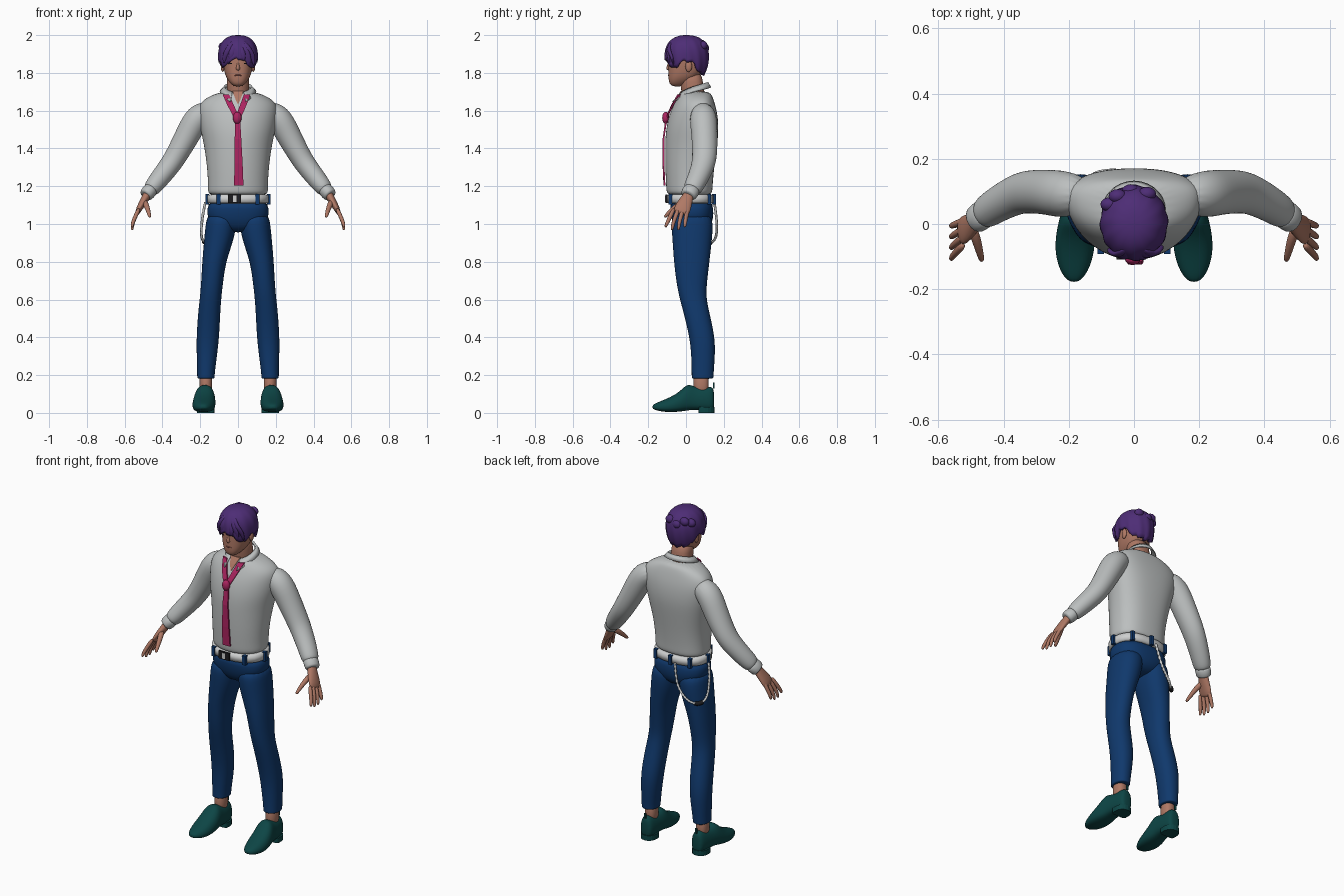
import bpy, bmesh, math
from mathutils import Vector

if "Cube" in bpy.data.objects:
    bpy.data.objects.remove(bpy.data.objects["Cube"])

COLORS = {
    "skin": (0.43, 0.19, 0.13), "lip": (0.30, 0.10, 0.08), "hair_purple": (0.075, 0.026, 0.18),
    "shirt_grey": (0.50, 0.52, 0.52), "belt_white": (0.62, 0.63, 0.63), "tie_magenta": (0.42, 0.018, 0.12),
    "trouser_blue": (0.005, 0.04, 0.15), "shoe_teal": (0.004, 0.06, 0.06), "black": (0.012, 0.012, 0.014),
}
MATS = {}
for key, col in COLORS.items():
    MATS[key] = bpy.data.materials.new(key)
    MATS[key].diffuse_color = (*col, 1)


def finish(name, bm, mat, level=0, mirror=False, smooth=True):
    bmesh.ops.recalc_face_normals(bm, faces=bm.faces)
    me = bpy.data.meshes.new(name)
    bm.to_mesh(me)
    bm.free()
    me.materials.append(MATS[mat])
    for p in me.polygons:
        p.use_smooth = smooth
    ob = bpy.data.objects.new(name, me)
    bpy.context.collection.objects.link(ob)
    if mirror:
        ob.modifiers.new("mirror", "MIRROR").use_mirror_merge = False
    if level:
        sub = ob.modifiers.new("subdivision", "SUBSURF")
        sub.levels = sub.render_levels = level
    return ob


def loft(name, rings, mat, level=1, mirror=False, closed=True, caps=True, smooth=True):
    """Skin a list of equal-length point rings."""
    bm = bmesh.new()
    vs = [[bm.verts.new(p) for p in r] for r in rings]
    n = len(rings[0])
    for a, b in zip(vs, vs[1:]):
        for i in range(n if closed else n - 1):
            j = (i + 1) % n
            bm.faces.new((a[i], a[j], b[j], b[i]))
    if caps:
        bm.faces.new(vs[0])
        bm.faces.new(vs[-1])
    return finish(name, bm, mat, level, mirror, smooth)


def spow(v, p):
    return math.copysign(abs(v) ** (2 / p), v)


def flat_ring(z, cx, cy, rx, front, back, pf=2.0, pb=2.5, n=24):
    """Horizontal ring, widest at cy, reaching y=front and y=back."""
    pts = []
    for i in range(n):
        c, s = math.cos(math.tau * i / n), math.sin(math.tau * i / n)
        p, d = (pf, cy - front) if s < 0 else (pb, back - cy)
        pts.append((cx + rx * spow(c, p), cy + d * spow(s, p), z))
    return pts


def tube(path, radii, ref=(0, 1, 0), n=12):
    """Rings square to a path; radii are (along ref, across)."""
    P, rings = [Vector(p) for p in path], []
    for i, p in enumerate(P):
        t = (P[min(i + 1, len(P) - 1)] - P[max(i - 1, 0)]).normalized()
        u = Vector(ref) - t * t.dot(Vector(ref))
        u.normalize()
        v = t.cross(u)
        a, b = radii[i]
        rings.append([p + u * a * math.cos(math.tau * k / n) + v * b * math.sin(math.tau * k / n)
                      for k in range(n)])
    return rings


def ball(name, loc, size, mat, mirror=False):
    bm = bmesh.new()
    bmesh.ops.create_uvsphere(bm, u_segments=16, v_segments=10, radius=1)
    for v in bm.verts:
        v.co = Vector(loc) + Vector([a * b for a, b in zip(v.co, size)])
    return finish(name, bm, mat, 0, mirror)


def box(name, loc, size, mat, mirror=False):
    bm = bmesh.new()
    bmesh.ops.create_cube(bm, size=1)
    for v in bm.verts:
        v.co = Vector(loc) + Vector([a * b for a, b in zip(v.co, size)])
    return finish(name, bm, mat, 0, mirror, False)


# shirt body: z, widest y, half width, front, back
TORSO = [(1.15, .02, .14, -.085, .12), (1.165, .02, .161, -.104, .141), (1.2, .02, .159, -.106, .141),
         (1.3, .02, .164, -.111, .15), (1.42, .05, .181, -.112, .166), (1.5, .06, .2, -.108, .174),
         (1.58, .08, .213, -.09, .168), (1.635, .08, .208, -.065, .154), (1.672, .075, .165, -.045, .142),
         (1.705, .055, .08, -.028, .125)]
loft("shirt_body", [flat_ring(z, 0, cy, rx, f, b) for z, cy, rx, f, b in TORSO], "shirt_grey", 2)


def chest(x, z):
    """Front surface of the shirt."""
    z = min(max(z, TORSO[0][0]), TORSO[-1][0])
    for a, b in zip(TORSO, TORSO[1:]):
        if z <= b[0]:
            k = (z - a[0]) / (b[0] - a[0])
            cy, rx, f = [a[i] + k * (b[i] - a[i]) for i in (1, 2, 3)]
            return cy - (cy - f) * math.sqrt(max(0, 1 - (x / rx) ** 2))


def ribbon(name, pts, mat, off):
    """Strip lying on the chest; points are x, z, width."""
    rings = []
    for x, z, w in pts:
        l, r = x - w / 2, x + w / 2
        yl, yr = chest(l, z) - off, chest(r, z) - off
        rings.append([(l, yl, z), (r, yr, z), (r, yr + .009, z), (l, yl + .009, z)])
    loft(name, rings, mat, 0, smooth=False)


# sleeves and cuffs
loft("sleeve", tube([(.14, .09, 1.61), (.215, .09, 1.57), (.262, .098, 1.48), (.322, .1, 1.37), (.36, .092, 1.31),
                     (.42, .06, 1.235), (.455, .036, 1.19), (.468, .028, 1.174)],
                    [(.05, .055), (.076, .073), (.07, .068), (.068, .06), (.063, .057), (.056, .052),
                     (.052, .047), (.04, .035)], n=16), "shirt_grey", 2, True)
loft("cuff", tube([(.459, .033, 1.185), (.462, .031, 1.182), (.488, .012, 1.152), (.491, .01, 1.149)],
                  [(.042, .036), (.047, .041), (.045, .039), (.036, .031)], n=16), "shirt_grey", 1, True)

# collar: folded band open at the front
top, fold, bottom = [], [], []
for i in range(25):
    t = math.radians(-155 + 310 * i / 24)
    s, c = math.sin(t), math.cos(t)
    e = max(0, -c) ** 2
    top.append((.064 * s, .043 + .068 * c, 1.715 + .022 * c))
    fold.append((.072 * s, .043 + .075 * c, 1.73 + .022 * c - .012 * e))
    bottom.append((.097 * s, .043 + (.09 + .045 * e) * c, 1.703 + .02 * c - .045 * e))
collar = loft("collar", [top, fold, bottom], "shirt_grey", 0, closed=False, caps=False)
collar.modifiers.new("thickness", "SOLIDIFY").thickness = .006

# open neck and loosened tie
ribbon("open_neck", [(0, 1.705, .06), (0, 1.67, .035), (0, 1.635, .003)], "skin", .005)
for s, side in ((-1, "right"), (1, "left")):
    ribbon("tie_strap_" + side, [(s * .056 - .008, 1.685, .034), (s * .036 - .006, 1.635, .034),
                                 (s * .016 - .004, 1.59, .032), (-.003, 1.555, .026)], "tie_magenta", .011)
ribbon("tie_blade", [(-.002, 1.56, .026), (0, 1.45, .035), (.003, 1.32, .043), (.004, 1.205, .05)],
       "tie_magenta", .014)
ball("tie_knot", (-.004, -.108, 1.562), (.023, .018, .032), "tie_magenta")

# trousers
HIPS = [(.955, .03, .05, -.03, .09), (.985, .03, .12, -.06, .13), (1.03, .03, .165, -.079, .146),
        (1.08, .03, .164, -.085, .146), (1.13, .03, .156, -.088, .138)]
loft("trouser_hips", [flat_ring(z, 0, cy, rx, f, b, 2.5) for z, cy, rx, f, b in HIPS], "trouser_blue")
# z, centre x, centre y, half width, half depth
LEG = [(1.06, .085, .03, .076, .1), (1.0, .09, .033, .082, .112), (.92, .1, .033, .08, .106),
       (.8, .127, .03, .063, .095), (.7, .136, .03, .059, .083), (.62, .144, .034, .057, .072),
       (.54, .152, .053, .059, .069), (.4, .16, .087, .061, .068), (.3, .165, .091, .054, .063),
       (.2, .17, .088, .046, .058), (.185, .17, .088, .047, .059), (.18, .17, .088, .04, .05)]
loft("trouser_leg", [flat_ring(z, cx, cy, rx, cy - ry, cy + ry, 2.2, 2.2, 20) for z, cx, cy, rx, ry in LEG],
     "trouser_blue", 2, True)

# belt, buckle and loops
loft("belt", [flat_ring(z, 0, .022, .162 - d, -.101 + d, .146 - d, 2.3) for z, d in
              ((1.108, .015), (1.112, 0), (1.152, 0), (1.156, .015))], "belt_white", 0)
box("buckle_frame", (-.018, -.103, 1.134), (.07, .012, .046), "black")
box("buckle_plate", (-.018, -.108, 1.134), (.018, .008, .034), "belt_white")
for k, deg in enumerate((-55, -125, 0, 180, 50, 130, 90)):
    a = math.radians(deg)
    x = .163 * spow(math.cos(a), 2.4)
    y = .022 + (.126 if a > 0 else .123) * spow(math.sin(a), 2.4)
    box(f"belt_loop_{k}", (x, y, 1.131), (.02, .02, .056), "trouser_blue")

# chain hanging at the back of the hip
ctrl = [Vector(p) for p in ((-.03, .15, 1.12), (-.06, .163, 1.0), (-.115, .155, .925), (-.165, .12, .9),
                            (-.192, .08, .93), (-.19, .05, 1.02), (-.172, .03, 1.12))]
path = []
for i in range(len(ctrl) - 1):
    p0, p1, p2, p3 = [ctrl[min(max(i + k, 0), len(ctrl) - 1)] for k in (-1, 0, 1, 2)]
    for j in range(10):
        t = j / 10
        path.append(.5 * (2 * p1 + (p2 - p0) * t + (2 * p0 - 5 * p1 + 4 * p2 - p3) * t * t
                          + (3 * p1 - p0 - 3 * p2 + p3) * t ** 3))
loft("hip_chain", tube(path, [(.005, .009) if i % 2 else (.008, .005) for i in range(len(path))],
                       (.6, .8, 0), 8), "belt_white", 0)
loft("chain_clasp", tube(path[27:36], [(.012, .012)] * 9, (.6, .8, 0), 8), "black", 0)

# ankles and shoes
loft("ankle", [flat_ring(z, .17, .08, r, .08 - r * 1.2, .08 + r * 1.2, n=16) for z, r in
               ((.09, .034), (.14, .034), (.22, .036))], "skin", 1, True)
# y, centre x, half width, bottom, top
SHOE = [(.15, .17, .026, .02, .12), (.135, .17, .04, .014, .142), (.09, .171, .046, .014, .137),
        (.045, .173, .05, .016, .138), (.008, .176, .056, .012, .158), (-.03, .179, .062, .006, .115),
        (-.08, .182, .062, .003, .085), (-.125, .183, .052, .006, .066), (-.16, .184, .034, .014, .052),
        (-.178, .184, .014, .022, .04)]
rings = []
for y, cx, w, lo, hi in SHOE:
    ring = []
    for i in range(16):
        c, s = math.cos(math.tau * i / 16), math.sin(math.tau * i / 16)
        # narrow toward the instep, broad at the sole
        ring.append((cx + w * spow(c, 3) * (1 - .3 * max(0, s)), y, (lo + hi) / 2 + (hi - lo) / 2 * spow(s, 3)))
    rings.append(ring)
loft("shoe", rings, "shoe_teal", 2, True)
loft("shoe_heel", [flat_ring(z, .171, .1, .046, .066, .151, 5, 2.2, 20) for z in (0, .03)],
     "shoe_teal", 0, True, smooth=False)
box("heel_tab", (.17, .146, .145), (.012, .008, .03), "shoe_teal", True)

# hands
loft("palm", tube([(.472, .022, 1.172), (.482, .014, 1.153), (.5, -.002, 1.12), (.524, -.02, 1.08), (.536, -.028, 1.05)],
                  [(.027, .023), (.029, .023), (.038, .021), (.047, .017), (.042, .011)]), "skin", 1, True)
for k in range(4):
    y = -.062 + .024 * k
    z = .975 + (.015, 0, 0, .015)[k]
    loft(f"finger_{k + 1}", tube([(.522, y, 1.085), (.541, y * 1.15 - .01, 1.045), (.556, y * 1.3 - .017, 1.01),
                                  (.561, y * 1.4 - .02, z), (.56, y * 1.42 - .021, z - .008)],
                                 [(.012, .012), (.0125, .012), (.011, .011), (.009, .009), (.004, .004)], n=8),
         "skin", 1, True)
loft("thumb", tube([(.498, -.008, 1.125), (.483, -.05, 1.095), (.474, -.085, 1.065), (.468, -.108, 1.042),
                    (.467, -.114, 1.036)], [(.018, .018), (.016, .016), (.0125, .0125), (.01, .01), (.005, .005)],
                   (1, 0, 0), 8), "skin", 1, True)

# neck, head and face
loft("neck", [flat_ring(z, 0, cy, .059, cy - .062, cy + .06) for z, cy in
              ((1.64, .045), (1.7, .038), (1.75, .03), (1.81, .022))], "skin")
HEAD = [(1.728, -.05, .02, -.07, -.02), (1.74, -.045, .036, -.086, 0), (1.76, -.03, .053, -.092, .04),
        (1.785, -.01, .067, -.094, .07), (1.82, 0, .076, -.094, .092), (1.86, 0, .081, -.094, .1),
        (1.91, 0, .083, -.094, .105), (1.95, .005, .068, -.075, .09), (1.97, .005, .04, -.04, .06)]
loft("head", [flat_ring(z, 0, cy, rx, f, b, 2.4) for z, cy, rx, f, b in HEAD], "skin", 2)
loft("nose", [[(-w, -.08, z), (-w * .5, y, z), (w * .5, y, z), (w, -.08, z)] for z, w, y in
              ((1.865, .008, -.092), (1.84, .011, -.1), (1.822, .017, -.108), (1.812, .014, -.098))], "skin")
ball("ear", (.081, .014, 1.835), (.01, .018, .03), "skin", True)
ball("eye", (.033, -.083, 1.85), (.013, .006, .0045), "black", True)
ball("eyebrow", (.034, -.084, 1.868), (.02, .007, .004), "hair_purple", True)
ball("mouth", (0, -.089, 1.787), (.021, .007, .005), "lip")

# hair: cap with a jagged hem, swept fringe and tapered nape
N, LEVELS = 72, 14
HEM = [(0, 1.875), (22, 1.862), (42, 1.832), (58, 1.828), (78, 1.862), (105, 1.858), (130, 1.805), (180, 1.79)]


def hem(deg):
    d = abs(deg)
    for a, b in zip(HEM, HEM[1:]):
        if d <= b[0]:
            return a[1] + (b[1] - a[1]) * (d - a[0]) / (b[0] - a[0])


rings = []
for k in range(-1, LEVELS + 1):
    ring = []
    for i in range(N):
        deg = -180 + 360 * i / N
        a = math.radians(deg)
        low = hem(deg) + .012 * ((i % 6) / 5 - .5) - .006 * math.sin(a) * (abs(deg) < 60)
        u = max(k, 0) / LEVELS
        z = low + (2.0 - low) * math.sin(u * math.pi / 2)
        h = (z - 1.885) / (.115 if z > 1.885 else -.1)
        r = max(0, 1 - h ** 2.4) ** (1 / 2.4) if z > 1.885 else 1 - .22 * h * h
        r *= 1 + .022 * math.sin(math.tau * i / 6 + u * 5) * (1 - u)
        if k < 0:  # tuck the hem in against the head
            r, z = r * .8, z + .008
        ring.append((.104 * math.sin(a) * max(r, .01), .004 - .116 * math.cos(a) * max(r, .01), z))
    rings.append(ring)
loft("hair", rings, "hair_purple", 0)

# swept locks over the fringe and tufts at the crown
for k, (x0, x1, z1) in enumerate(((-.02, -.075, 1.85), (-.01, -.04, 1.858), (0, .03, 1.862), (.01, .06, 1.842),
                                  (.02, .085, 1.835))):
    loft(f"fringe_lock_{k + 1}", tube([(x0, -.07, 1.968), ((x0 + x1) / 2, -.1, 1.925),
                                       (x1 * .95, -.108 + 5 * x1 * x1, 1.885), (x1, -.106 + 5.5 * x1 * x1, z1)],
                                      [(.012, .016), (.012, .022), (.01, .018), (.002, .003)], n=8),
         "hair_purple", 1)
for k, (x, y, z) in enumerate(((-.05, .085, 1.95), (.04, .092, 1.945), (-.01, .1, 1.93), (-.075, .06, 1.94))):
    ball(f"crown_tuft_{k + 1}", (x, y, z), (.028, .022, .024), "hair_purple")

for m in bpy.data.materials:
    if m.users and not m.is_grease_pencil:
        m.use_nodes = True
        m.node_tree.nodes["Principled BSDF"].inputs["Base Color"].default_value = m.diffuse_color
